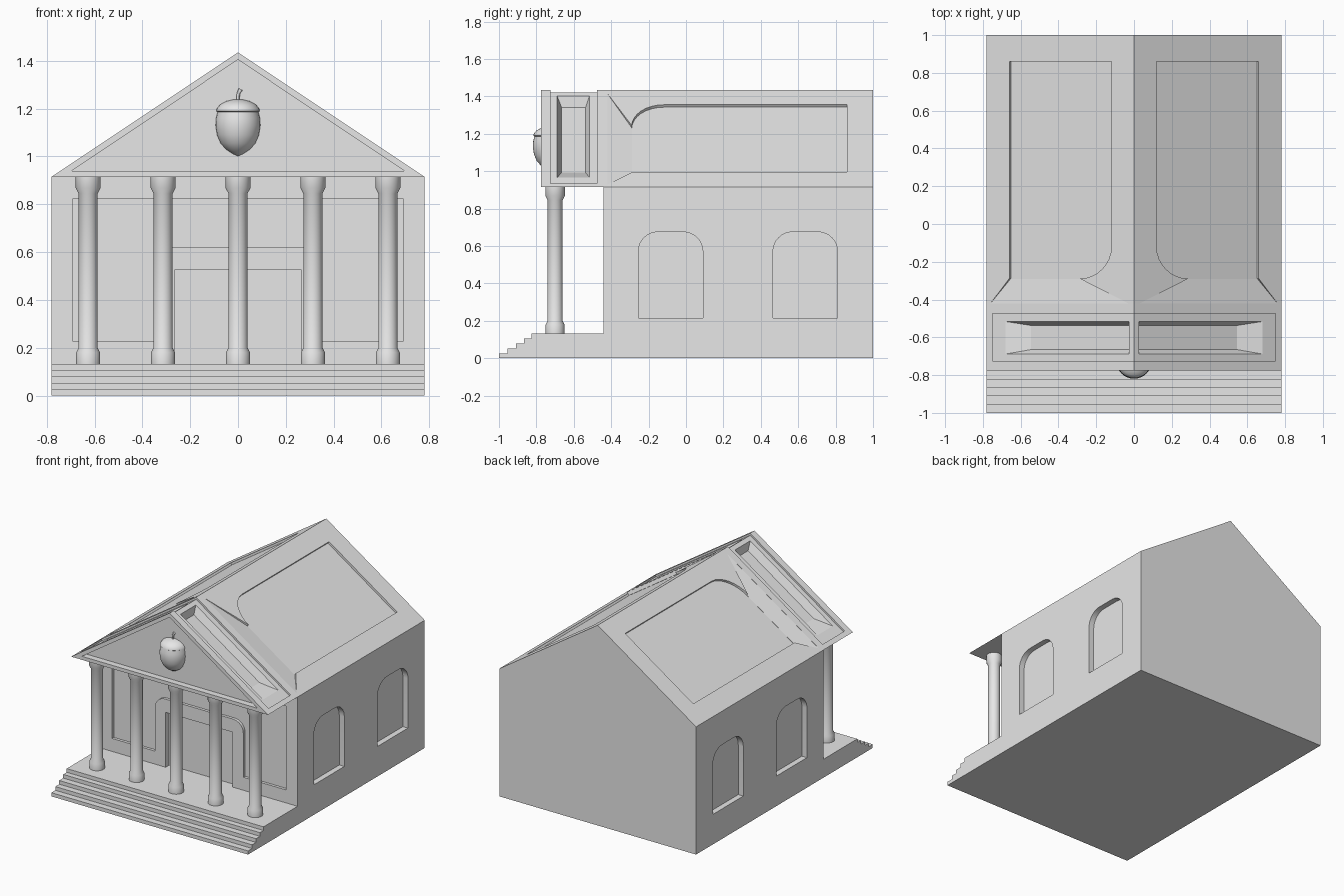
import bpy, bmesh, math

if "Cube" in bpy.data.objects:
    bpy.data.objects.remove(bpy.data.objects["Cube"])

W, EAVE, RIDGE = 0.78, 0.915, 1.435      # half width, eave and ridge heights
FACADE, FRONT = -0.44, -0.775            # wall front, pediment front

stone = bpy.data.materials.new("pale_stone")
stone.diffuse_color = (0.8, 0.8, 0.8, 1)
stone.use_nodes = True
stone.node_tree.nodes["Principled BSDF"].inputs["Base Color"].default_value = stone.diffuse_color


def finish(name, bm):
    bmesh.ops.recalc_face_normals(bm, faces=bm.faces)
    me = bpy.data.meshes.new(name)
    bm.to_mesh(me)
    bm.free()
    me.materials.append(stone)
    ob = bpy.data.objects.new(name, me)
    bpy.context.scene.collection.objects.link(ob)
    return ob


def smooth(ob, angle=30):
    bpy.ops.object.select_all(action='DESELECT')
    ob.select_set(True)
    bpy.context.view_layer.objects.active = ob
    bpy.ops.object.shade_smooth_by_angle(angle=math.radians(angle))


def loft(name, ring_a, ring_b):
    """Closed solid between two matching rings of points."""
    bm = bmesh.new()
    a = [bm.verts.new(p) for p in ring_a]
    b = [bm.verts.new(p) for p in ring_b]
    bm.faces.new(a)
    bm.faces.new(b)
    n = len(a)
    for i in range(n):
        j = (i + 1) % n
        bm.faces.new((a[i], a[j], b[j], b[i]))
    return finish(name, bm)


def along_x(name, yz, x0, x1):
    return loft(name, [(x0, y, z) for y, z in yz], [(x1, y, z) for y, z in yz])


def along_y(name, xz, y0, y1):
    return loft(name, [(x, y0, z) for x, z in xz], [(x, y1, z) for x, z in xz])


def cut(target, cutter):
    mod = target.modifiers.new("cut", 'BOOLEAN')
    mod.operation, mod.solver, mod.object = 'DIFFERENCE', 'EXACT', cutter
    bpy.context.view_layer.objects.active = target
    bpy.ops.object.modifier_apply(modifier=mod.name)
    bpy.data.objects.remove(cutter)


def arc(cx, cy, rx, ry, a0, a1, n=8):
    steps = [math.radians(a0 + (a1 - a0) * i / n) for i in range(n + 1)]
    return [(cx + rx * math.cos(t), cy + ry * math.sin(t)) for t in steps]


def lathe(name, profile, x, y, segments=32):
    bm = bmesh.new()
    rings = []
    for r, z in profile:
        if r == 0:
            rings.append([bm.verts.new((x, y, z))] * segments)
        else:
            rings.append([bm.verts.new((x + r * math.cos(2 * math.pi * k / segments),
                                        y + r * math.sin(2 * math.pi * k / segments), z))
                          for k in range(segments)])
    for lo, hi in zip(rings, rings[1:]):
        for k in range(segments):
            m = (k + 1) % segments
            bm.faces.new(list(dict.fromkeys((lo[k], lo[m], hi[m], hi[k]))))
    for ring in (rings[0], rings[-1]):
        if ring[0] is not ring[1]:
            bm.faces.new(ring)
    ob = finish(name, bm)
    smooth(ob)
    return ob


# Walls with platform and steps, one side profile
profile = [(1, 0), (-1, 0)]
for i, y in enumerate((-1, -0.955, -0.91, -0.865, -0.825)):
    profile += ([(y, 0.0264 * i)] if i else []) + [(y, 0.0264 * (i + 1))]
profile += [(FACADE, 0.132), (FACADE, EAVE), (1, EAVE)]
walls = along_x("walls_and_steps", profile, -W, W)

# Recessed side windows with rounded tops
for y0, y1 in ((-0.255, 0.09), (0.465, 0.81)):
    r = 0.105
    outline = ([(y0, 0.215), (y1, 0.215)] + arc(y1 - r, 0.675 - r, r, r, 0, 90)
               + arc(y0 + r, 0.675 - r, r, r, 90, 180))
    for s in (-1, 1):
        cut(walls, along_x("window_cutter", outline, s * (W - 0.04), s * (W + 0.1)))

# Facade panel that runs around the door surround
panel = ([(-0.69, 0.825), (-0.69, 0.225), (-0.35, 0.225)]
         + arc(-0.27, 0.54, 0.08, 0.08, 180, 90) + arc(0.27, 0.54, 0.08, 0.08, 90, 0)
         + [(0.35, 0.225), (0.69, 0.225), (0.69, 0.825)])
cut(walls, along_y("panel_cutter", panel, FACADE + 0.02, FACADE - 0.1))

# Door recess
door = [(-0.265, 0.132), (0.265, 0.132), (0.265, 0.525), (-0.265, 0.525)]
cut(walls, along_y("door_cutter", door, FACADE + 0.04, FACADE - 0.1))
smooth(walls, 20)

# Gable roof
roof = along_y("roof", [(-W, EAVE), (W, EAVE), (0, RIDGE)], FRONT, 1)

# Recessed pediment
cut(roof, along_y("pediment_cutter", [(-0.695, 0.94), (0.695, 0.94), (0, 1.405)],
                  -0.73, -0.9))

# Shallow band over the portico ridge
drop = 0.015
low = RIDGE - 0.75 * (RIDGE - EAVE) / W - drop
band = [(-0.75, low), (0, RIDGE - drop), (0.75, low), (0.75, 1.6), (-0.75, 1.6)]
cut(roof, along_y("band_cutter", band, -0.725, -0.475))

SLOPE = math.hypot(W, RIDGE - EAVE)
C, S = W / SLOPE, (RIDGE - EAVE) / SLOPE


def on_roof(points, side):
    """Distance down the slope, y, depth below the surface -> position."""
    return [(side * (C * s - S * d), y, RIDGE - S * s - C * d) for s, y, d in points]


def rect(s0, s1, y0, y1, d):
    return [(s0, y0, d), (s1, y0, d), (s1, y1, d), (s0, y1, d)]


for side in (-1, 1):
    # Slant-sided trough over the portico
    cut(roof, loft("trough_cutter",
                   on_roof(rect(0.036, 0.845, -0.692, -0.513, 0.005), side),
                   on_roof(rect(0.075, 0.70, -0.665, -0.537, 0.065), side)))
    # Long roof panel with one rounded corner
    outline = ([(0.793, -0.29), (0.793, 0.86), (0.144, 0.86)]
               + arc(0.349, -0.12, 0.205, 0.17, 180, 270))
    cut(roof, loft("roof_panel_cutter",
                   on_roof([(s, y, 0.016) for s, y in outline], side),
                   on_roof([(s, y, -0.05) for s, y in outline], side)))
    # Ramp leading down into the panel
    ramp = [(0.036, -0.42, 0.001), (0.913, -0.42, 0.001),
            (0.793, -0.288, 0.015), (0.349, -0.288, 0.015)]
    cut(roof, loft("ramp_cutter", on_roof(ramp, side),
                   on_roof([(s, y, -0.05) for s, y, d in ramp], side)))

# Columns
column = [(0.05, 0.132), (0.05, 0.18), (0.04, 0.2), (0.04, 0.845),
          (0.052, 0.868), (0.052, EAVE)]
for i in range(5):
    lathe("column_%d" % (i + 1), column, 0.3135 * (i - 2), -0.7)

# Acorn ornament
AY = -0.725
lathe("acorn_nut", [(0, 1.0), (0.02, 1.01), (0.05, 1.029), (0.073, 1.055), (0.088, 1.09),
                    (0.094, 1.13), (0.092, 1.16), (0.085, 1.19)], 0, AY)
lathe("acorn_cap", [(0.084, 1.185), (0.091, 1.19), (0.089, 1.2), (0.075, 1.217),
                    (0.05, 1.231), (0.02, 1.238), (0, 1.239)], 0, AY)

# Acorn stem, a bent tapering tube
stem = bmesh.new()
rings = []
for x, z, r in ((0, 1.23, 0.007), (0, 1.25, 0.007), (0.003, 1.267, 0.007), (0.011, 1.281, 0.008)):
    rings.append([stem.verts.new((x + r * math.cos(k * math.pi / 6),
                                  AY - 0.012 + r * math.sin(k * math.pi / 6),
                                  z - x * 0.4 * math.cos(k * math.pi / 6)))
                  for k in range(12)])
for lo, hi in zip(rings, rings[1:]):
    for k in range(12):
        m = (k + 1) % 12
        stem.faces.new((lo[k], lo[m], hi[m], hi[k]))
stem.faces.new(rings[0])
stem.faces.new(rings[-1])
smooth(finish("acorn_stem", stem))
